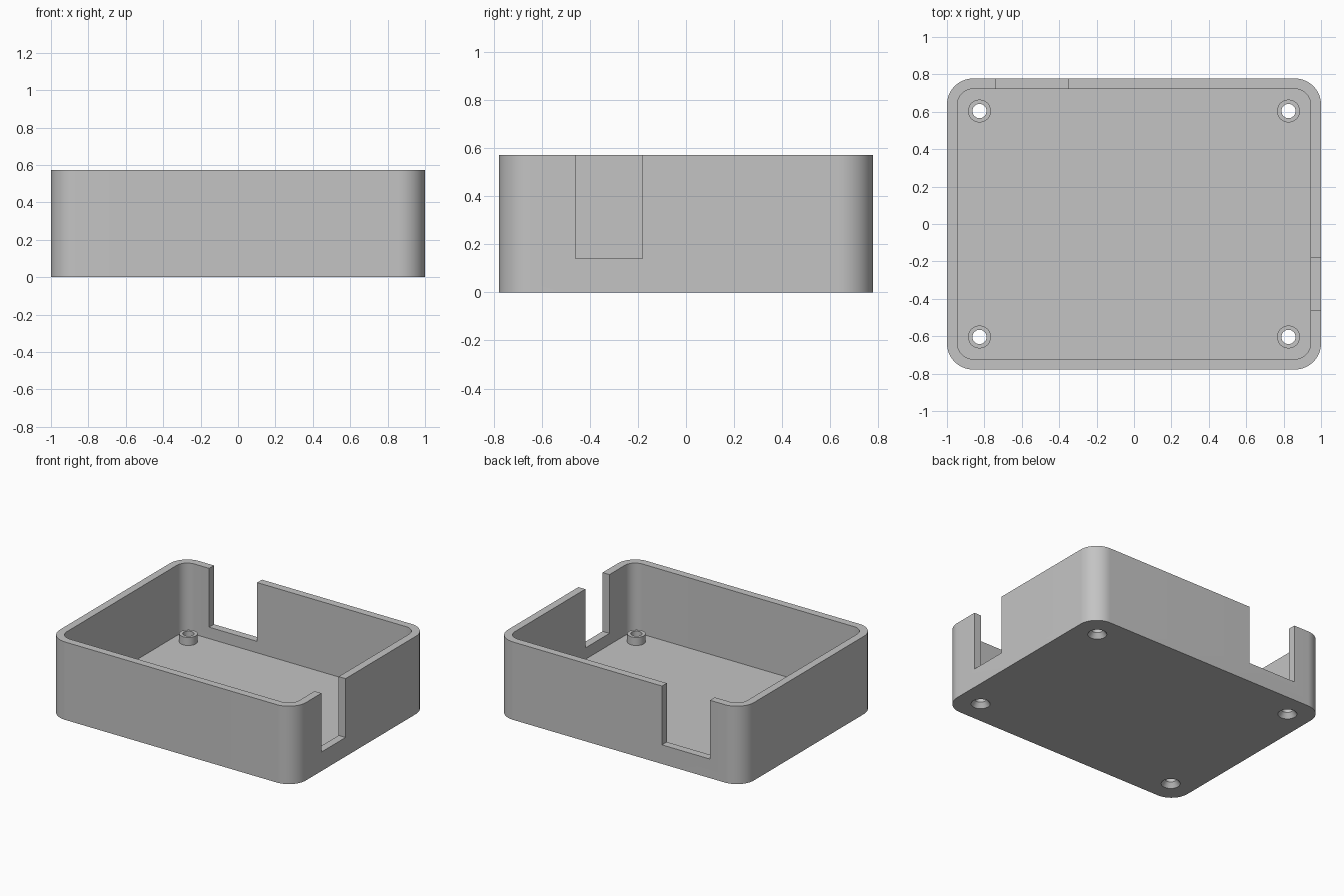
import bpy
import math

if "Cube" in bpy.data.objects:
    bpy.data.objects.remove(bpy.data.objects["Cube"], do_unlink=True)

HX, HY, H = 1.0, 0.778, 0.572     # half sizes and height
WALL, RADIUS, SILL = 0.056, 0.14, 0.14
POST_X, POST_Y = 0.826, 0.604
POST_R, HOLE_R, POST_TOP = 0.061, 0.038, 0.115

grey = bpy.data.materials.new("plain grey")
grey.use_nodes = True
colour = (0.55, 0.55, 0.55, 1)
grey.diffuse_color = colour
grey.node_tree.nodes["Principled BSDF"].inputs["Base Color"].default_value = colour


def make(name, verts, faces):
    mesh = bpy.data.meshes.new(name)
    mesh.from_pydata(verts, [], faces)
    mesh.materials.append(grey)
    obj = bpy.data.objects.new(name, mesh)
    bpy.context.collection.objects.link(obj)
    return obj


def loft(name, rings):
    """Closed solid through matching rings of points."""
    n = len(rings[0])
    verts = [p for ring in rings for p in ring]
    faces = [(k * n + i, k * n + (i + 1) % n, (k + 1) * n + (i + 1) % n, (k + 1) * n + i)
             for k in range(len(rings) - 1) for i in range(n)]
    faces += [tuple(reversed(range(n))), tuple(range(len(verts) - n, len(verts)))]
    return make(name, verts, faces)


def rounded_block(name, hx, hy, r, z0, z1, steps=16):
    outline = []
    for q, (sx, sy) in enumerate([(1, 1), (-1, 1), (-1, -1), (1, -1)]):
        for i in range(steps + 1):
            a = (q + i / steps) * math.pi / 2
            outline.append((sx * (hx - r) + r * math.cos(a), sy * (hy - r) + r * math.sin(a)))
    return loft(name, [[(x, y, z) for x, y in outline] for z in (z0, z1)])


def turned(name, x, y, profile, n=48):
    """Solid of revolution from (radius, height) pairs."""
    return loft(name, [[(x + r * math.cos(math.tau * i / n), y + r * math.sin(math.tau * i / n), z)
                        for i in range(n)] for r, z in profile])


def block(name, x0, x1, y0, y1, z0, z1):
    return loft(name, [[(x0, y0, z), (x1, y0, z), (x1, y1, z), (x0, y1, z)] for z in (z0, z1)])


def combine(target, tool, operation):
    mod = target.modifiers.new(tool.name, "BOOLEAN")
    mod.operation, mod.object, mod.solver = operation, tool, "EXACT"
    bpy.context.view_layer.objects.active = target
    bpy.ops.object.modifier_apply(modifier=mod.name)
    bpy.data.objects.remove(tool, do_unlink=True)


# Open tray with rounded corners
tray = rounded_block("enclosure_tray", HX, HY, RADIUS, 0, H)
combine(tray, rounded_block("cavity", HX - WALL, HY - WALL, RADIUS - WALL, WALL, H + 0.1), "DIFFERENCE")

# Cable openings in the left and back walls
combine(tray, block("side_opening", HX - 0.08, HX + 0.1, -0.46, -0.18, SILL, H + 0.1), "DIFFERENCE")
combine(tray, block("back_opening", -0.74, -0.35, HY - 0.08, HY + 0.1, SILL, H + 0.1), "DIFFERENCE")

# Screw posts with countersunk through holes
for x in (-POST_X, POST_X):
    for y in (-POST_Y, POST_Y):
        combine(tray, turned("post", x, y, [(POST_R, WALL / 2), (POST_R, POST_TOP)]), "UNION")
        hole = [(POST_R + 0.01, -0.01), (HOLE_R, 0.035), (HOLE_R, POST_TOP + 0.05)]
        combine(tray, turned("hole", x, y, hole), "DIFFERENCE")

# Smooth corners, sharp rims
bpy.ops.object.select_all(action="DESELECT")
tray.select_set(True)
bpy.context.view_layer.objects.active = tray
bpy.ops.object.shade_smooth_by_angle(angle=math.radians(30))
